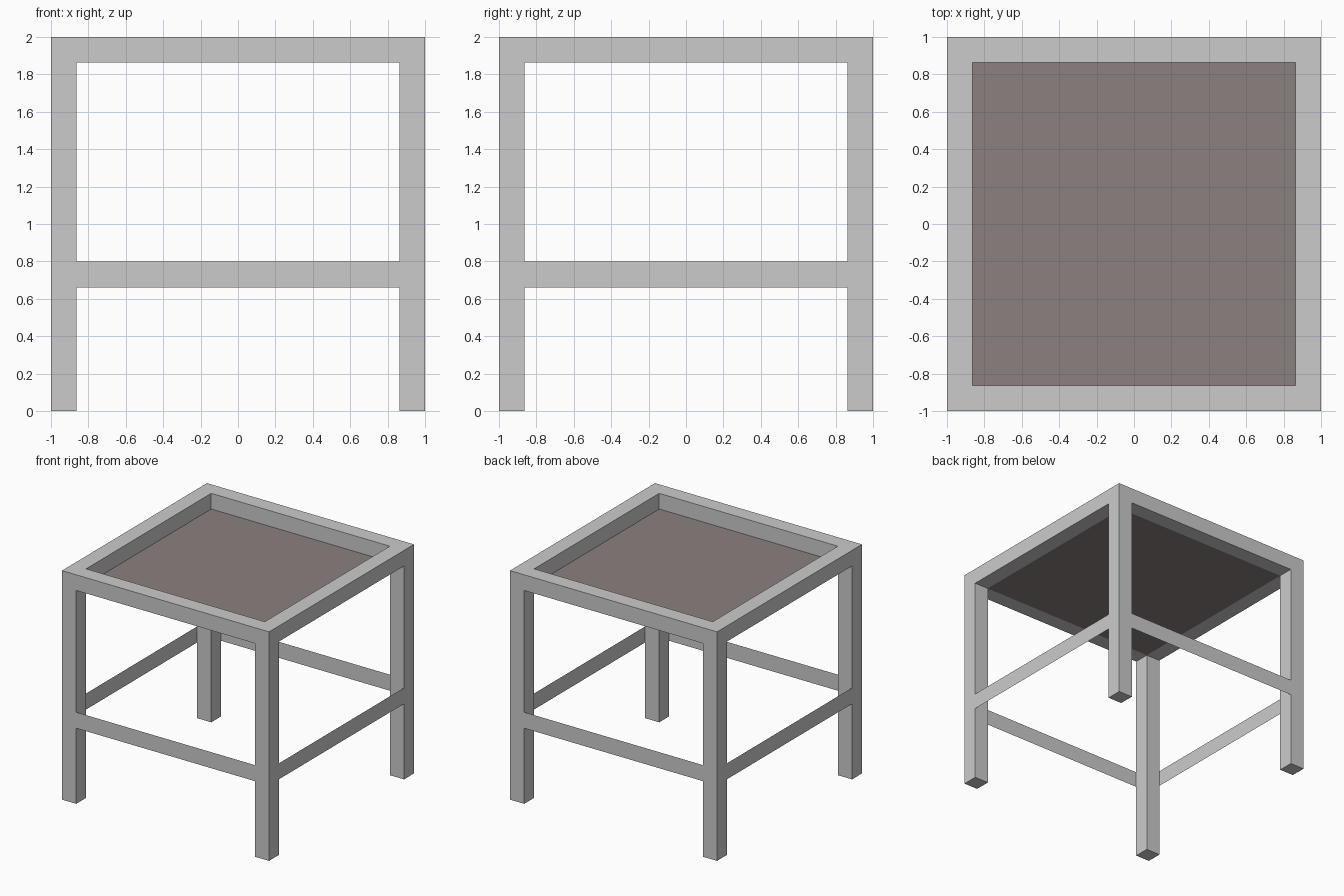
import bpy, bmesh
from mathutils import Vector, Matrix
from math import pi

if "Cube" in bpy.data.objects:
    bpy.data.objects.remove(bpy.data.objects["Cube"])

IN = 0.863          # inner edge of rails and legs
RAIL_Z = 1.863      # underside of top rails


def finish(bm, name):
    mesh = bpy.data.meshes.new(name)
    bm.to_mesh(mesh)
    bm.free()
    obj = bpy.data.objects.new(name, mesh)
    bpy.context.collection.objects.link(obj)
    return obj


def panel(name, corners):
    bm = bmesh.new()
    bm.faces.new([bm.verts.new(c) for c in corners])
    return finish(bm, name)


# Top rails and legs: a 3x3 grid ring, extruded down, corners extruded to the floor
bm = bmesh.new()
cuts = (-1, -IN, IN, 1)
grid = [[bm.verts.new((x, y, RAIL_Z)) for x in cuts] for y in cuts]
corners = []
for j in range(3):
    for i in range(3):
        if (i, j) == (1, 1):
            continue
        f = bm.faces.new((grid[j][i], grid[j][i + 1], grid[j + 1][i + 1], grid[j + 1][i]))
        if i != 1 and j != 1:
            corners.append(f)

# Rail thickness (original faces stay as the underside)
ring = list(bm.faces)
res = bmesh.ops.extrude_face_region(bm, geom=ring, use_keep_orig=True)
top = [v for v in res["geom"] if isinstance(v, bmesh.types.BMVert)]
bmesh.ops.translate(bm, verts=top, vec=(0, 0, 2 - RAIL_Z))

# Legs
for f in corners:
    res = bmesh.ops.extrude_face_region(bm, geom=[f])
    foot = [v for v in res["geom"] if isinstance(v, bmesh.types.BMVert)]
    bmesh.ops.translate(bm, verts=foot, vec=(0, 0, -RAIL_Z))
    if f.is_valid:
        bm.faces.remove(f)
bmesh.ops.recalc_face_normals(bm, faces=bm.faces)
finish(bm, "leg_and_rail_frame")

# Stretchers: thin strips flush with the outer leg faces
for k, side in enumerate(("front", "right", "back", "left")):
    turn = Matrix.Rotation(k * pi / 2, 3, 'Z')
    pts = ((-IN, -1, 0.66), (IN, -1, 0.66), (IN, -1, 0.80), (-IN, -1, 0.80))
    panel(side + "_stretcher", [turn @ Vector(p) for p in pts])

# Recessed seat panel
seat = panel("seat", [(-IN, -IN, RAIL_Z), (IN, -IN, RAIL_Z), (IN, IN, RAIL_Z), (-IN, IN, RAIL_Z)])
mat = bpy.data.materials.new("brown_seat")
mat.diffuse_color = (0.26, 0.22, 0.21, 1)
mat.use_nodes = True
mat.node_tree.nodes["Principled BSDF"].inputs["Base Color"].default_value = mat.diffuse_color
seat.data.materials.append(mat)
